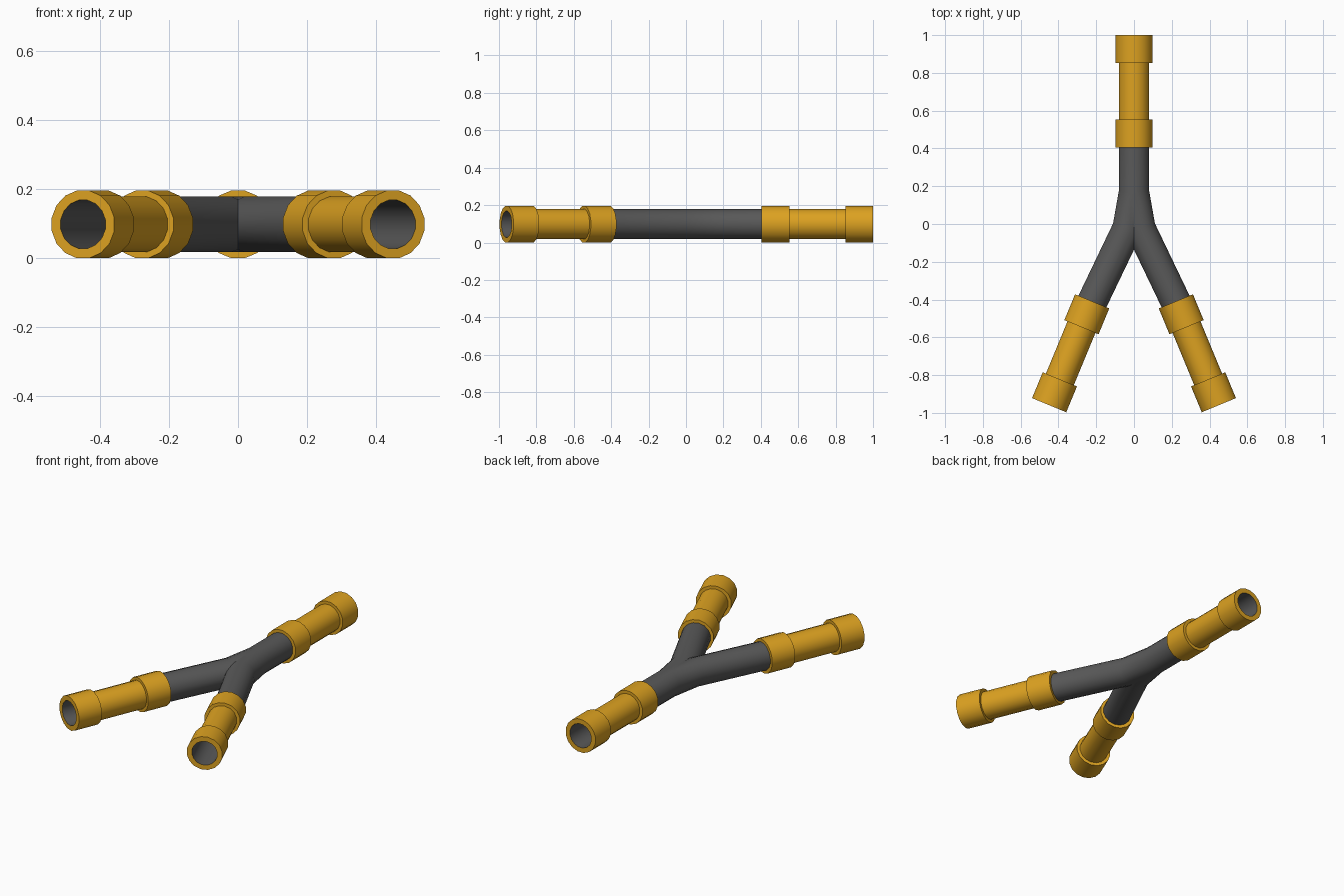
import bpy, bmesh
from math import sin, cos, pi, radians
from mathutils import Vector, Matrix

if "Cube" in bpy.data.objects:
    bpy.data.objects.remove(bpy.data.objects["Cube"])

SIDES = 16
FLAT = cos(pi / SIDES)      # flat sides face up and down
Z = 0.098                   # height of the pipe axis


def material(name, color):
    m = bpy.data.materials.new(name)
    m.diffuse_color = color
    m.use_nodes = True
    m.node_tree.nodes["Principled BSDF"].inputs["Base Color"].default_value = m.diffuse_color
    return m


gold = material("gold", (0.72, 0.36, 0.015, 1))
grey = material("dark_grey", (0.1, 0.1, 0.1, 1))


def ring(bm, centre, side, r):
    """16-sided ring around centre, spanned by the side vector and z."""
    r /= FLAT
    pts = []
    for i in range(SIDES):
        a = 2 * pi * (i + 0.5) / SIDES
        pts.append(bm.verts.new(centre + side * (cos(a) * r) + Vector((0, 0, sin(a) * r))))
    return pts


def bridge(bm, a, b, mat=0):
    for i in range(SIDES):
        j = (i + 1) % SIDES
        bm.faces.new((a[i], a[j], b[j], b[i])).material_index = mat


def finish(bm, name, mats):
    me = bpy.data.meshes.new(name)
    bm.to_mesh(me)
    bm.free()
    ob = bpy.data.objects.new(name, me)
    bpy.context.collection.objects.link(ob)
    for m in mats:
        me.materials.append(m)
    bpy.ops.object.select_all(action='DESELECT')
    ob.select_set(True)
    bpy.context.view_layer.objects.active = ob
    bpy.ops.object.shade_smooth_by_angle(angle=radians(30))
    return ob


# Forked pipe: sweep one branch, cut it at the middle, mirror it
bm = bmesh.new()
path = [(0, 0.43), (0, 0.17), (-0.034, -0.022), (-0.232, -0.435)]
pts = [Vector((x, y, Z)) for x, y in path]
rings = []
for k, p in enumerate(pts):
    dirs = []
    if k > 0:
        dirs.append((p - pts[k - 1]).normalized())
    if k < len(pts) - 1:
        dirs.append((pts[k + 1] - p).normalized())
    t = sum(dirs, Vector()).normalized()
    mitre = 1 / t.dot(dirs[0])
    rings.append(ring(bm, p, Vector((-t.y, t.x, 0)) * mitre, 0.08))
for a, b in zip(rings, rings[1:]):
    bridge(bm, a, b)
geom = bm.verts[:] + bm.edges[:] + bm.faces[:]
bmesh.ops.bisect_plane(bm, geom=geom, plane_co=(0, 0, 0), plane_no=(1, 0, 0),
                       clear_outer=True, dist=1e-5)
geom = bm.verts[:] + bm.edges[:] + bm.faces[:]
bmesh.ops.mirror(bm, geom=geom, axis='X', merge_dist=1e-4)
bmesh.ops.remove_doubles(bm, verts=bm.verts[:], dist=1e-4)
bmesh.ops.recalc_face_normals(bm, faces=bm.faces[:])
finish(bm, "forked_pipe", [grey])

# Sleeve with two collars and a grey bore: (distance along, radius)
PROFILE = [(0, 0.07), (0, 0.098), (0.148, 0.098), (0.148, 0.08),
           (0.447, 0.08), (0.447, 0.098), (0.595, 0.098), (0.595, 0.07)]


def fitting(name, start, direction):
    bm = bmesh.new()
    d = Vector(direction).normalized()
    side = Vector((-d.y, d.x, 0))
    rings = [ring(bm, Vector(start) + d * s, side, r) for s, r in PROFILE]
    for a, b in zip(rings, rings[1:]):
        bridge(bm, a, b)
    bridge(bm, rings[-1], rings[0], 1)
    bmesh.ops.recalc_face_normals(bm, faces=bm.faces[:])
    finish(bm, name, [gold, grey])


fitting("rear_fitting", (0, 0.405, Z), (0, 1, 0))
ang = radians(22.5)
for name, s in (("left_fitting", -1), ("right_fitting", 1)):
    fitting(name, (s * 0.2215, -0.4095, Z), (s * sin(ang), -cos(ang), 0))
